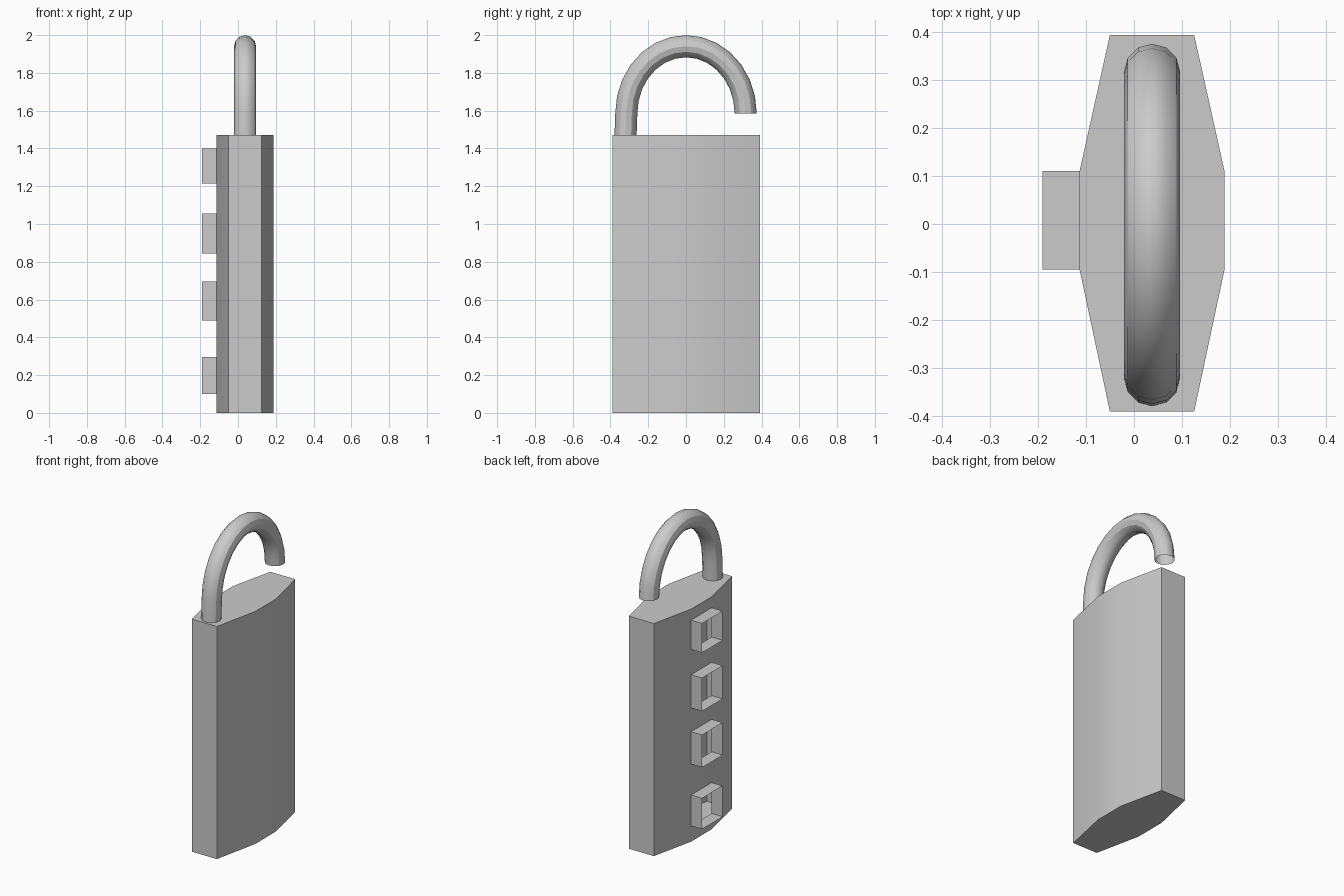
import bpy, bmesh
from math import sin, cos, pi

cube = bpy.data.objects.get("Cube")
if cube:
    bpy.data.objects.remove(cube, do_unlink=True)

grey = bpy.data.materials.new("plain grey metal")
grey.use_nodes = True
colour = (0.6, 0.6, 0.6, 1)
grey.diffuse_color = colour
grey.node_tree.nodes["Principled BSDF"].inputs["Base Color"].default_value = colour


def finish(bm, name):
    """Turn a bmesh into a smooth shaded object with sharp corners kept."""
    mesh = bpy.data.meshes.new(name)
    bm.to_mesh(mesh)
    bm.free()
    mesh.materials.append(grey)
    obj = bpy.data.objects.new(name, mesh)
    bpy.context.collection.objects.link(obj)
    bpy.ops.object.select_all(action='DESELECT')
    obj.select_set(True)
    bpy.context.view_layer.objects.active = obj
    bpy.ops.object.shade_smooth_by_angle(angle=pi / 6)
    return obj


def loft(bm, rings):
    """Join equally long closed rings of vertices with quads."""
    for low, high in zip(rings, rings[1:]):
        n = len(low)
        for i in range(n):
            j = (i + 1) % n
            bm.faces.new((low[i], low[j], high[j], high[i]))


MID_X = 0.0375
BODY_TOP = 1.47
WINDOWS = [(0.10, 0.295), (0.49, 0.695), (0.845, 1.055), (1.215, 1.40)]

# Body: eight-sided prism, counter-clockwise profile
profile = [(-0.05, -0.39), (0.125, -0.39), (0.188, -0.095), (0.188, 0.11),
           (0.125, 0.393), (-0.05, 0.393), (-0.113, 0.11), (-0.113, -0.095)]
levels = [0] + [z for pair in WINDOWS for z in pair] + [BODY_TOP]
bm = bmesh.new()
rings = [[bm.verts.new((x, y, z)) for x, y in profile] for z in levels]
loft(bm, rings)
bm.faces.new(rings[0][::-1])
bm.faces.new(rings[-1])

# Dial windows: open square sleeves pushed out of the flat strip
bm.normal_update()
centres = [(a + b) / 2 for a, b in WINDOWS]
openings = [f for f in bm.faces if f.normal.x < -0.99
            and any(abs(f.calc_center_median().z - c) < 0.01 for c in centres)]
sleeves = bmesh.ops.extrude_discrete_faces(bm, faces=openings)["faces"]
bmesh.ops.translate(bm, vec=(-0.077, 0, 0),
                    verts=list({v for f in sleeves for v in f.verts}))
bmesh.ops.delete(bm, geom=sleeves, context='FACES_ONLY')
finish(bm, "lock_body")

# Shackle: open round tube, one leg in the body and one swung free
TUBE, SIDES, STEPS = 0.0585, 12, 14
RY, RZ, ARC_Z = 0.316, 0.356, 1.585
path = [(-RY - 0.004, BODY_TOP, pi)]
for k in range(STEPS + 1):
    t = pi - pi * k / STEPS
    path.append((RY * cos(t), ARC_Z + RZ * sin(t), t))
bm = bmesh.new()
rings = []
for y, z, t in path:
    ring = []
    for s in range(SIDES):
        a = 2 * pi * s / SIDES
        out = TUBE * cos(a)
        ring.append(bm.verts.new((MID_X + TUBE * sin(a),
                                  y + out * cos(t), z + out * sin(t))))
    rings.append(ring)
loft(bm, rings)
bmesh.ops.recalc_face_normals(bm, faces=bm.faces)
finish(bm, "shackle")
